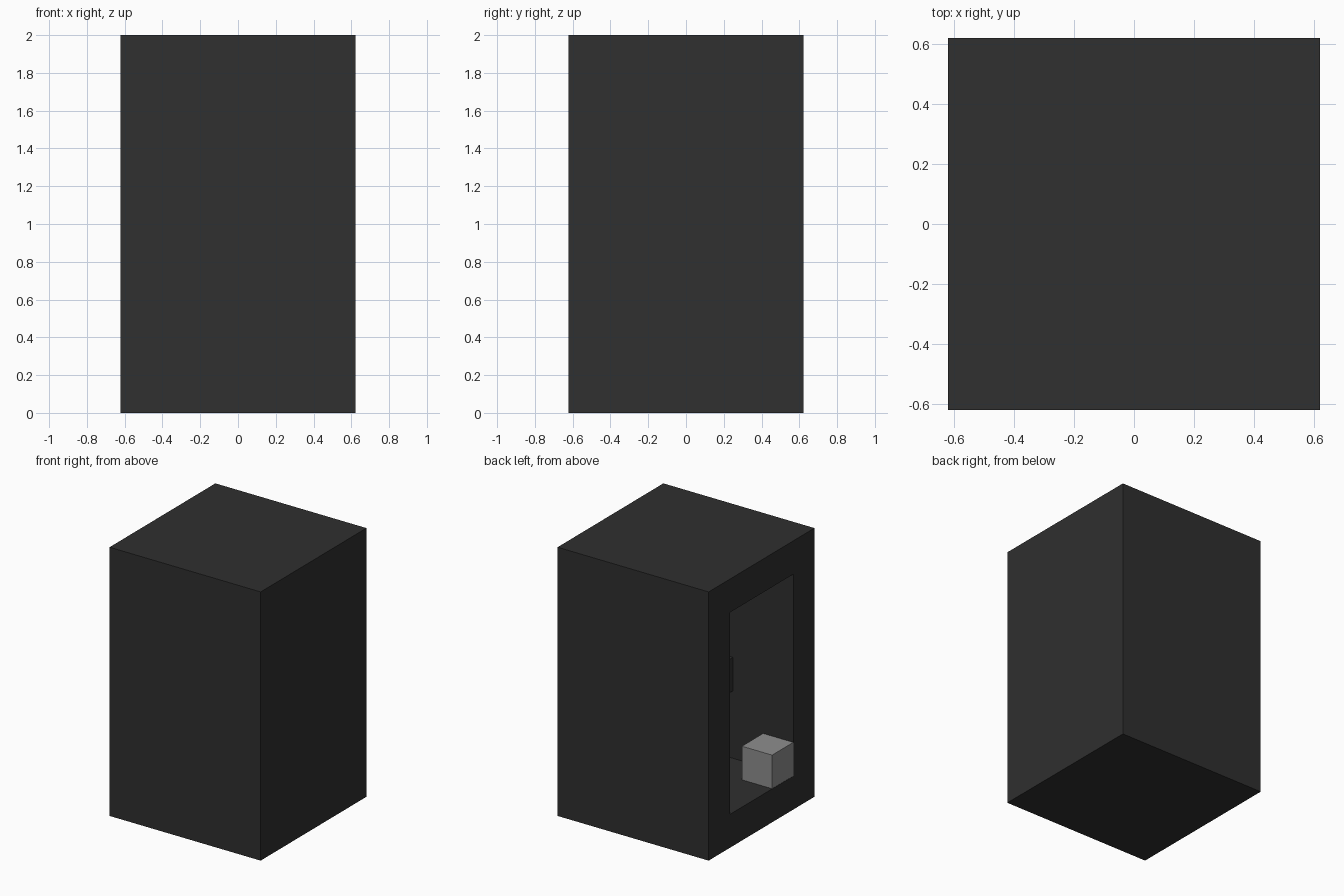
import bpy, bmesh
from mathutils import Vector

cube = bpy.data.objects.get("Cube")
if cube:
    bpy.data.objects.remove(cube, do_unlink=True)

SIDE, HEIGHT = 1.244, 2.0
CELL = SIDE / 5          # the model sits on a grid of 5 x 5 x 8 blocks
RISE = HEIGHT / 8


def make_material(name, value):
    mat = bpy.data.materials.new(name)
    mat.use_nodes = True
    colour = (value, value, value, 1)
    mat.diffuse_color = colour
    mat.node_tree.nodes["Principled BSDF"].inputs["Base Color"].default_value = colour
    return mat


def make_box(bm, low, size):
    low, size = Vector(low), Vector(size)
    verts = bmesh.ops.create_cube(bm, size=1)["verts"]
    for v in verts:
        v.co = low + Vector((c + 0.5) * s for c, s in zip(v.co, size))


def finish(bm, name, mat):
    bm.normal_update()
    mesh = bpy.data.meshes.new(name)
    bm.to_mesh(mesh)
    bm.free()
    mesh.materials.append(mat)
    obj = bpy.data.objects.new(name, mesh)
    bpy.context.collection.objects.link(obj)
    return obj


def make_block(name, column, row, level, mat):
    """One block in a grid cell counted from the right, front, bottom corner."""
    bm = bmesh.new()
    low = (column * CELL - SIDE / 2, row * CELL - SIDE / 2, level * RISE)
    make_box(bm, low, (CELL, CELL, RISE))
    return finish(bm, name, mat)


charcoal = make_material("charcoal", 0.029)
grey = make_material("mid grey", 0.27)

# Outer shell with a deep doorway recessed into its -x side
bm = bmesh.new()
make_box(bm, (-SIDE / 2, -SIDE / 2, 0), (SIDE, SIDE, HEIGHT))
bm.normal_update()
door = min(bm.faces, key=lambda f: f.calc_center_median().x)
bmesh.ops.inset_region(bm, faces=[door], thickness=CELL, use_even_offset=True)
result = bmesh.ops.extrude_face_region(bm, geom=[door])
inner = [g for g in result["geom"] if isinstance(g, bmesh.types.BMVert)]
bmesh.ops.translate(bm, verts=inner, vec=(4 * CELL, 0, 0))
if door.is_valid:
    bmesh.ops.delete(bm, geom=[door], context="FACES_ONLY")
bmesh.ops.recalc_face_normals(bm, faces=bm.faces[:])
finish(bm, "shell", charcoal)

# Loose block on the doorstep and a ledge block on the inner wall
make_block("doorstep_block", 0, 1, 1, grey)
make_block("wall_ledge", 2, 1, 3, charcoal)
